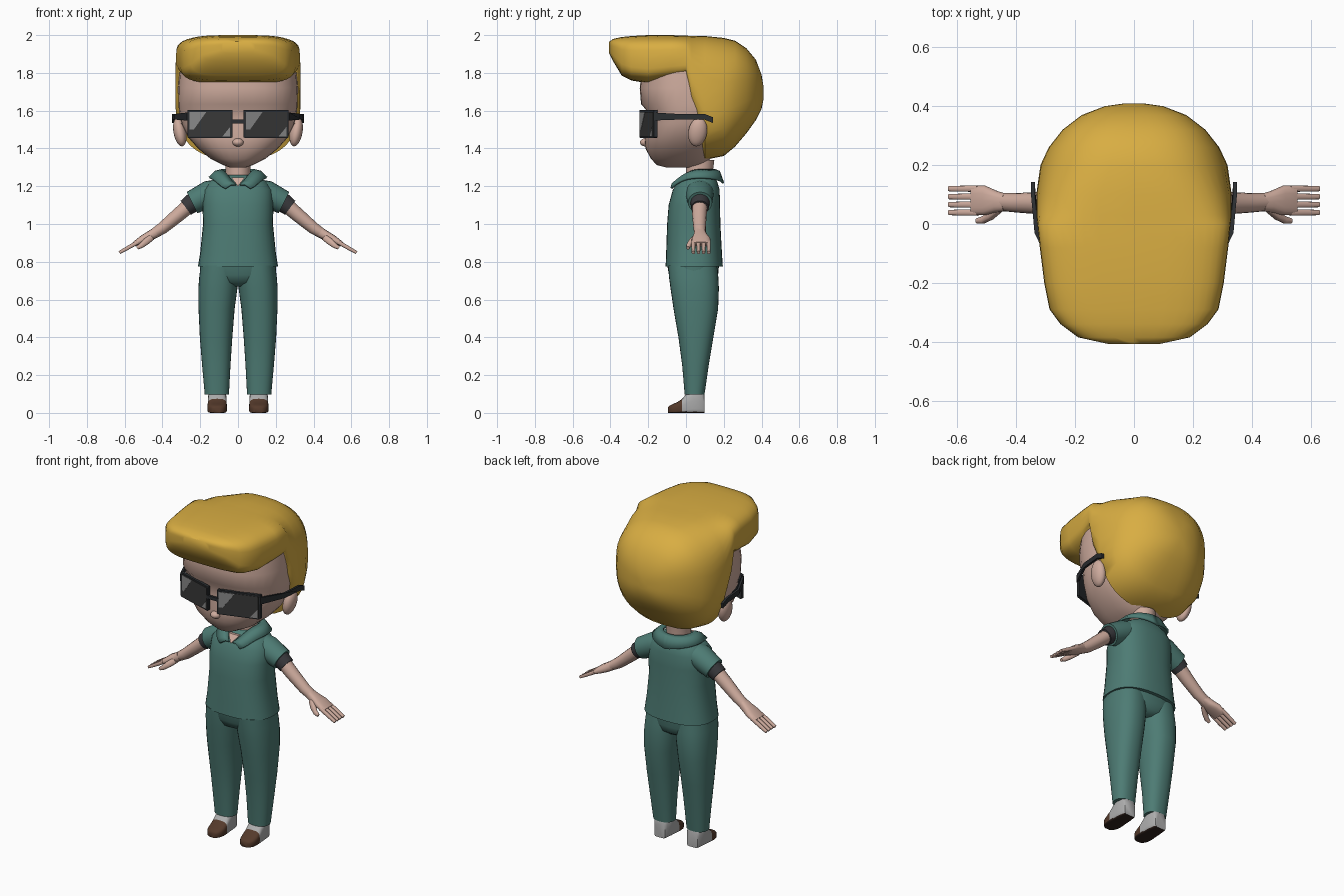
import bpy, bmesh, math
from mathutils import Vector as V

if "Cube" in bpy.data.objects:
    bpy.data.objects.remove(bpy.data.objects["Cube"])


def material(name, r, g, b):
    m = bpy.data.materials.new(name)
    m.diffuse_color = (r, g, b, 1)
    m.use_nodes = True
    m.node_tree.nodes["Principled BSDF"].inputs["Base Color"].default_value = m.diffuse_color
    return m


HAIR = material("golden hair", .69, .42, .055)
SKIN = material("skin", .62, .41, .34)
TEAL = material("teal cloth", .075, .2, .175)
CUFF = material("dark grey cuff", .04, .04, .045)
FRAME = material("black frame", .025, .028, .032)
LENS = material("dark lens", .04, .04, .04)
GLINT = material("lens glint", .25, .25, .25)
GREY = material("shoe grey", .42, .42, .42)
BROWN = material("toe brown", .09, .042, .024)
SOLE = material("sole brown", .03, .016, .012)


def finish(name, bm, mats, mirror=False, angle=45):
    bmesh.ops.recalc_face_normals(bm, faces=bm.faces[:])
    me = bpy.data.meshes.new(name)
    bm.to_mesh(me)
    bm.free()
    for m in mats:
        me.materials.append(m)
    me.polygons.foreach_set("use_smooth", [True] * len(me.polygons))
    me.set_sharp_from_angle(angle=math.radians(angle))
    ob = bpy.data.objects.new(name, me)
    bpy.context.collection.objects.link(ob)
    if mirror:
        ob.modifiers.new("mirror", "MIRROR").use_mirror_merge = False
    return ob


def ring(c, u, v, e=2.0, e_low=None, n=32):
    """Superellipse section; e_low is the exponent on the -v half."""
    pts = []
    for i in range(n):
        a = 2 * math.pi * i / n
        k = (e_low or e) if math.sin(a) < 0 else e
        f = lambda w: math.copysign(abs(w) ** (2 / k), w) if abs(w) > 1e-6 else 0
        pts.append(V(c) + V(u) * f(math.cos(a)) + V(v) * f(math.sin(a)))
    return pts


def loft(name, rings, mat, mirror=False, angle=45):
    bm = bmesh.new()
    rows = [[bm.verts.new(p) for p in r] for r in rings]
    n = len(rows[0])
    for a, b in zip(rows, rows[1:]):
        for i in range(n):
            bm.faces.new((a[i], a[(i + 1) % n], b[(i + 1) % n], b[i]))
    bm.faces.new(rows[0])
    bm.faces.new(rows[-1])
    return finish(name, bm, [mat], mirror, angle)


def stack(name, rows, mat, e=2.4, mirror=False):
    """Horizontal sections: z, x min, x max, y front, y back."""
    return loft(name, [ring(((a + b) / 2, (f + k) / 2, z), ((b - a) / 2, 0, 0),
                            (0, (k - f) / 2, 0), e) for z, a, b, f, k in rows], mat, mirror)


def limb(name, rows, mat, e=2.0, n=16):
    """Tube along an arm: x, y, z, half width in y, half thickness; mirrored."""
    pts = [V(r[:3]) for r in rows]
    rings = []
    for i, r in enumerate(rows):
        d = pts[min(i + 1, len(pts) - 1)] - pts[max(i - 1, 0)]
        up = V((-d.z, 0, d.x)).normalized()
        rings.append(ring(pts[i], (0, r[3], 0), up * r[4], e, n=n))
    return loft(name, rings, mat, True)


def prism(name, pts, offset, mat):
    bm = bmesh.new()
    a = [bm.verts.new(p) for p in pts]
    b = [bm.verts.new(V(p) + V(offset)) for p in pts]
    bm.faces.new(a)
    bm.faces.new(b)
    for i in range(len(a)):
        j = (i + 1) % len(a)
        bm.faces.new((a[i], a[j], b[j], b[i]))
    return finish(name, bm, [mat], angle=30)


def blob(name, loc, scale, mat, mirror=False):
    bm = bmesh.new()
    bmesh.ops.create_uvsphere(bm, u_segments=20, v_segments=12, radius=1)
    for v in bm.verts:
        v.co = V(loc) + V([a * b for a, b in zip(v.co, scale)])
    return finish(name, bm, [mat], mirror)


# Hair: sections along y (y, half width, bottom, top)
hair = [(-.407, .09, 1.905, 1.965), (-.385, .19, 1.86, 1.98), (-.34, .25, 1.785, 1.99),
        (-.29, .287, 1.76, 1.995), (-.2, .305, 1.745, 2.0), (-.08, .32, 1.762, 2.0),
        (0, .328, 1.775, 1.997), (.03, .332, 1.55, 1.996), (.1, .332, 1.34, 1.995),
        (.2, .318, 1.36, 1.985), (.26, .29, 1.41, 1.97), (.32, .243, 1.48, 1.93),
        (.37, .178, 1.55, 1.87), (.4, .1, 1.61, 1.79), (.41, .03, 1.66, 1.73)]
loft("hair", [ring((0, y, (b + t) / 2), (w, 0, 0), (0, 0, (t - b) / 2),
                   3.6 if y < .15 else 2.6, 4 if y < .02 else 2.6, n=40)
              for y, w, b, t in hair], HAIR, angle=55)

# Head, nose, ears and neck
head = [(1.298, .04, -.1, .06), (1.312, .08, -.155, .1), (1.345, .145, -.185, .13),
        (1.4, .212, -.215, .17), (1.46, .265, -.22, .2), (1.53, .3, -.213, .23),
        (1.605, .313, -.212, .25), (1.635, .315, -.238, .255), (1.72, .317, -.245, .26),
        (1.85, .305, -.23, .26)]
stack("head", [(z, -w, w, f, b) for z, w, f, b in head], SKIN)
blob("nose", (0, -.212, 1.432), (.03, .032, .022), SKIN)
ear = blob("ear", (.308, .062, 1.487), (.034, .05, .076), SKIN, True)
for v in ear.data.vertices:
    v.co.x += (v.co.z - 1.487) * .15
    v.co.y += (v.co.z - 1.487) * .1
stack("neck", [(1.18, -.07, .07, 0, .14), (1.26, -.065, .065, 0, .14),
               (1.34, -.068, .068, 0, .15)], SKIN, 2)
prism("open_neck", [(-.035, -.04, 1.245), (.035, -.04, 1.245), (0, -.072, 1.2)],
      (0, .03, 0), SKIN)


# Sunglasses
def lens_point(side, u, h, out=0):
    t = u if side > 0 else 1 - u
    return V((side * (.03 + .238 * t), -.245 + .075 * t - out, 1.455 + .148 * h))


shapes = [("lens_frame", FRAME, 0, .018, [(0, .03), (.03, 0), (.97, 0), (1, .03), (1, 1), (0, 1)]),
          ("lens", LENS, .003, .004, [(.04, .05), (.96, .05), (.96, .94), (.04, .94)]),
          ("glint", GLINT, .005, .003, [(.05, .3), (.14, .3), (.42, .93), (.05, .93)]),
          ("corner_glint", GLINT, .005, .003, [(.78, .06), (.95, .06), (.95, .4)])]
for side in (-1, 1):
    for name, mat, out, thick, outline in shapes:
        prism(name, [lens_point(side, u, h, out) for u, h in outline], (0, thick, 0), mat)
    prism("temple", [(side * .258, -.172, 1.548), (side * .258, -.172, 1.59),
                     (side * .325, -.03, 1.582), (side * .337, .1, 1.582),
                     (side * .337, .142, 1.565), (side * .337, .142, 1.535),
                     (side * .337, .1, 1.552), (side * .325, -.03, 1.553)],
          (side * .013, 0, 0), FRAME)
prism("bridge", [(-.04, -.247, 1.532), (.04, -.247, 1.532), (.04, -.247, 1.552),
                 (-.04, -.247, 1.552)], (0, .014, 0), FRAME)

# Shirt body, sleeves and cuffs
shirt = [(.775, .212, -.108, .195), (.85, .2, -.105, .19), (1.0, .185, -.1, .182),
         (1.1, .188, -.092, .18), (1.18, .183, -.07, .178), (1.225, .15, -.045, .165),
         (1.25, .11, -.02, .15), (1.26, .075, 0, .14)]
stack("shirt", [(z, -w, w, f, b) for z, w, f, b in shirt], TEAL, 2.5)
limb("sleeve", [(.09, .07, 1.18, .075, .06), (.15, .072, 1.16, .075, .071),
                (.243, .075, 1.113, .064, .063)], TEAL, n=24)
limb("cuff", [(.23, .075, 1.12, .052, .052), (.276, .074, 1.086, .047, .046)], CUFF, n=24)

# Collar: half strip with thickness, mirrored
bm = bmesh.new()
rows = []
for i in range(17):
    t = .13 + (math.pi - .13) * i / 16
    g = math.exp(-(t / .7) ** 2)
    s, c = math.sin(t), math.cos(t)
    rows.append((bm.verts.new((.085 * s, .07 - (.082 + .058 * g) * c, 1.285 - .08 * g)),
                 bm.verts.new((.118 * s + .02 * g, .07 - (.105 + .04 * g) * c, 1.277 - .07 * g)),
                 bm.verts.new((.152 * s + .048 * g, .07 - .127 * c - .022 * g,
                               1.215 + .03 * s - .032 * g))))
for a, b in zip(rows, rows[1:]):
    for j in (0, 1):
        bm.faces.new((a[j], a[j + 1], b[j + 1], b[j]))
collar = finish("collar", bm, [TEAL], angle=60)
sol = collar.modifiers.new("thickness", "SOLIDIFY")
sol.thickness, sol.offset = .012, 0
collar.modifiers.new("mirror", "MIRROR")

# Arms, palms, fingers and thumbs
limb("arm", [(.25, .073, 1.105, .042, .04), (.32, .071, 1.045, .038, .037),
             (.4, .072, .978, .033, .032), (.455, .075, .943, .03, .026)], SKIN)
limb("palm", [(.435, .073, .956, .03, .027), (.465, .076, .938, .036, .026),
              (.505, .08, .918, .05, .022), (.55, .08, .893, .05, .013)], SKIN, 2.6)
for k in range(4):
    y = .039 + .027 * k
    limb("finger", [(.53, y, .904, .011, .011), (.59, y, .87, .01, .01),
                    (.628, y, .849, .009, .008)], SKIN, 3.5, 12)
limb("thumb", [(.455, .055, .932, .016, .018), (.485, .03, .908, .016, .018),
               (.512, .014, .886, .013, .014), (.534, .011, .873, .009, .009)], SKIN, 2.5, 12)

# Trousers
hips = [(.668, .05, -.02, .13), (.69, .15, -.07, .16), (.73, .2, -.09, .17),
        (.785, .203, -.1, .175)]
stack("trouser_hips", [(z, -w, w, f, b) for z, w, f, b in hips], TEAL, 2.4)
stack("trouser_leg", [(.098, .048, .176, -.007, .098), (.25, .04, .19, -.02, .12),
                      (.4, .03, .202, -.04, .145), (.55, .018, .209, -.066, .17),
                      (.66, .003, .21, -.082, .174), (.72, 0, .205, -.09, .171),
                      (.78, 0, .198, -.095, .165)], TEAL, 2.3, True)

# Shoes: sections along y (y, half width, top), coloured by direction and position
shoe = loft("shoe", [ring((.11, y, t / 2), (w, 0, 0), (0, 0, t / 2), 3, 7, n=24)
                     for y, w, t in [(.097, .036, .1), (.085, .043, .125), (.04, .049, .13),
                                     (.005, .05, .105), (-.02, .051, .075), (-.045, .051, .057),
                                     (-.07, .046, .047), (-.088, .034, .038),
                                     (-.096, .02, .03)]], GREY, True, 50)
shoe.data.materials.append(BROWN)
shoe.data.materials.append(SOLE)
for p in shoe.data.polygons:
    if p.normal.z < -.5:
        p.material_index = 2
    elif p.center.y < -.03:
        p.material_index = 1
